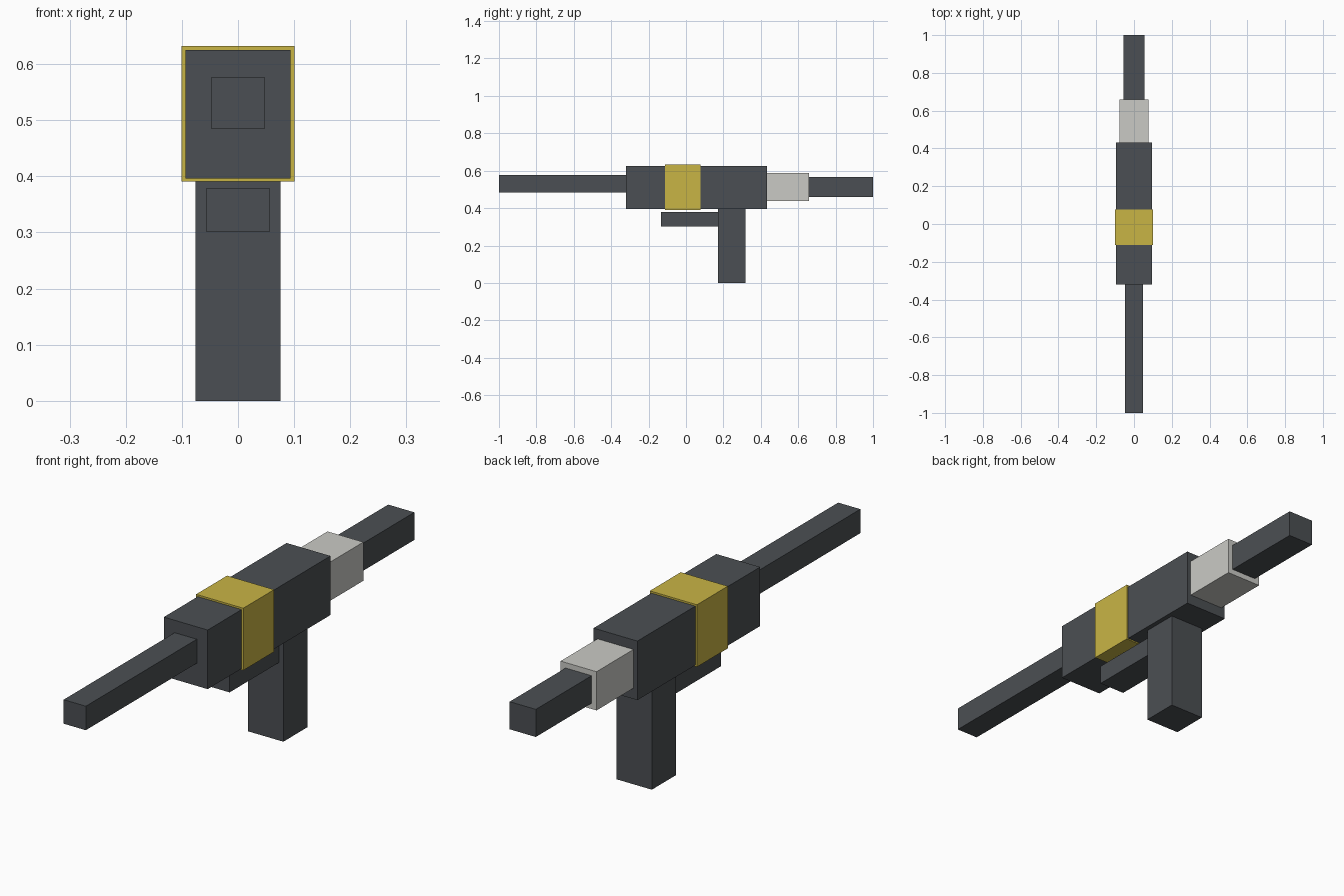
import bpy

if "Cube" in bpy.data.objects:
    bpy.data.objects.remove(bpy.data.objects["Cube"])


def material(name, rgb):
    """Flat material from 0-255 sRGB values, stored as linear."""
    def lin(c):
        c /= 255
        return c / 12.92 if c <= 0.04045 else ((c + 0.055) / 1.055) ** 2.4
    m = bpy.data.materials.new(name)
    m.diffuse_color = (*[lin(c) for c in rgb], 1)
    m.use_nodes = True
    m.node_tree.nodes["Principled BSDF"].inputs["Base Color"].default_value = m.diffuse_color
    return m


dark = material("dark_grey", (75, 79, 83))
yellow = material("mustard_yellow", (201, 181, 69))
light = material("light_grey", (202, 202, 197))


def box(name, half_x, y0, y1, z0, z1, mat):
    """Box centred on x = 0, given by its extents."""
    bpy.ops.mesh.primitive_cube_add(size=1)
    ob = bpy.context.object
    ob.name = name
    ob.dimensions = (2 * half_x, y1 - y0, z1 - z0)
    ob.location = (0, (y0 + y1) / 2, (z0 + z1) / 2)
    bpy.ops.object.transform_apply(location=True, rotation=False, scale=True)
    ob.data.materials.append(mat)


# Main housing and the band around it
box("body", 0.094, -0.32, 0.432, 0.396, 0.625, dark)
box("band", 0.101, -0.112, 0.077, 0.391, 0.632, yellow)
# Long front tube
box("barrel", 0.0475, -1.0, -0.32, 0.484, 0.577, dark)
# Rear collar and rear bar
box("collar", 0.077, 0.432, 0.658, 0.438, 0.588, light)
box("rear_bar", 0.056, 0.658, 1.0, 0.46, 0.567, dark)
# Handle and the guard plate in front of it
box("grip", 0.0755, 0.17, 0.317, 0.0, 0.396, dark)
box("guard_plate", 0.057, -0.133, 0.17, 0.302, 0.378, dark)
